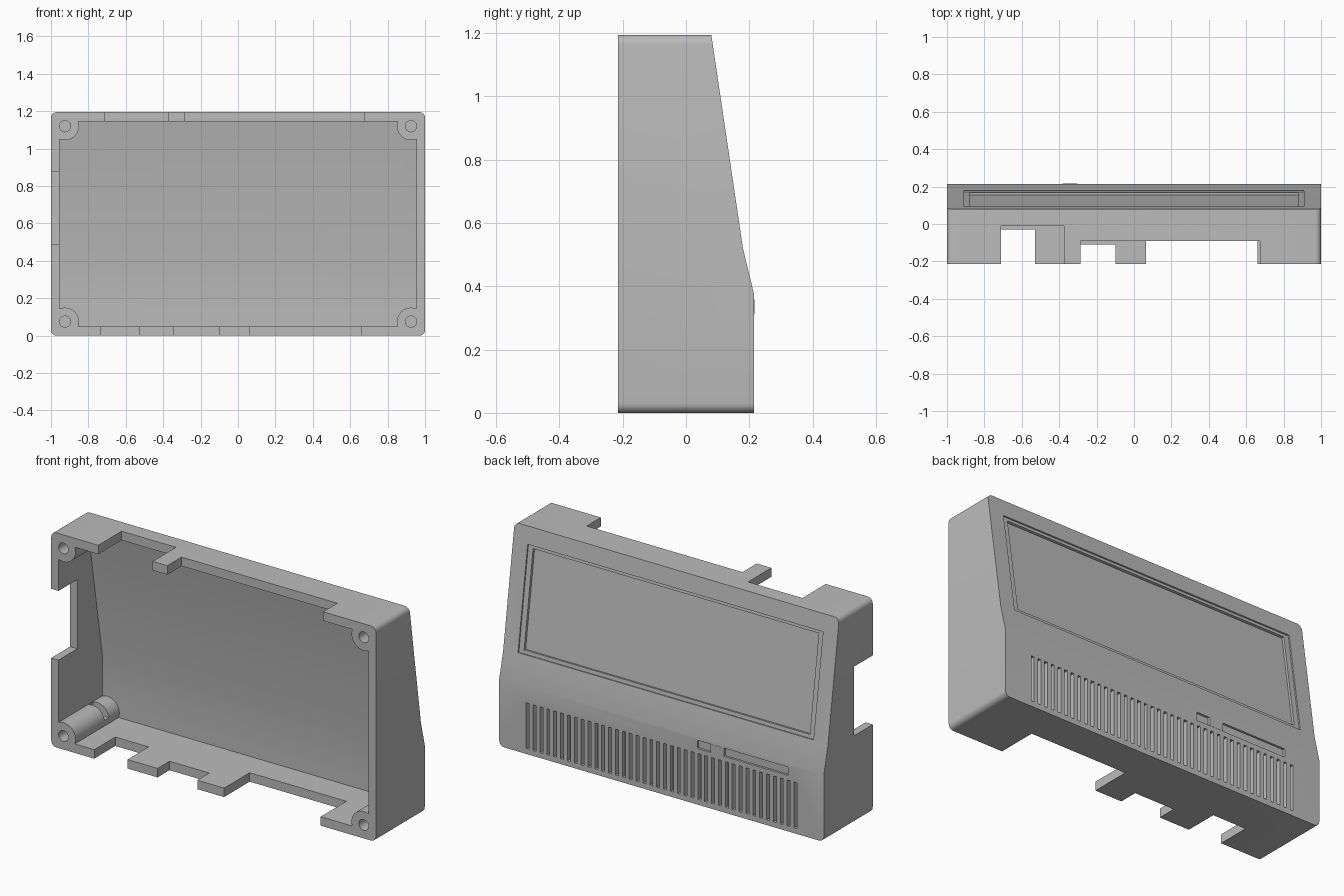
import bpy, bmesh, math
from mathutils import Vector

if "Cube" in bpy.data.objects:
    bpy.data.objects.remove(bpy.data.objects["Cube"], do_unlink=True)

plastic = bpy.data.materials.new("grey_plastic")
plastic.use_nodes = True
grey = (0.5, 0.5, 0.5, 1)
plastic.diffuse_color = grey
plastic.node_tree.nodes["Principled BSDF"].inputs["Base Color"].default_value = grey

FRONT, BACK, TOP = -0.215, 0.215, 1.195


def make_object(name, bm):
    bmesh.ops.recalc_face_normals(bm, faces=bm.faces)
    mesh = bpy.data.meshes.new(name)
    bm.to_mesh(mesh)
    bm.free()
    mesh.materials.append(plastic)
    ob = bpy.data.objects.new(name, mesh)
    bpy.context.scene.collection.objects.link(ob)
    return ob


def add_prism(bm, profile, x0, x1):
    """Extrude a (y, z) outline from x0 to x1."""
    face = bm.faces.new([bm.verts.new((x0, y, z)) for y, z in profile])
    new = bmesh.ops.extrude_face_region(bm, geom=[face])["geom"]
    verts = [g for g in new if isinstance(g, bmesh.types.BMVert)]
    bmesh.ops.translate(bm, vec=(x1 - x0, 0, 0), verts=verts)


def add_box(bm, x0, x1, y0, y1, z0, z1):
    add_prism(bm, [(y0, z0), (y1, z0), (y1, z1), (y0, z1)], x0, x1)


def add_rod(bm, x, z, radius, y0, y1, sides=32):
    ring = [(x + radius * math.cos(a), y0, z + radius * math.sin(a))
            for a in (2 * math.pi * i / sides for i in range(sides))]
    face = bm.faces.new([bm.verts.new(p) for p in ring])
    new = bmesh.ops.extrude_face_region(bm, geom=[face])["geom"]
    verts = [g for g in new if isinstance(g, bmesh.types.BMVert)]
    bmesh.ops.translate(bm, vec=(0, y1 - y0, 0), verts=verts)


def subtract(target, cutter):
    mod = target.modifiers.new("cut", "BOOLEAN")
    mod.operation, mod.solver, mod.object = "DIFFERENCE", "EXACT", cutter
    bpy.context.view_layer.objects.active = target
    bpy.ops.object.modifier_apply(modifier=mod.name)
    bpy.data.objects.remove(cutter, do_unlink=True)


# Outer housing with rounded corner edges running front to back
slope_low, slope_high = Vector((0.18, 0.52)), Vector((0.08, TOP))
bm = bmesh.new()
add_prism(bm, [(FRONT, 0), (BACK, 0), (BACK, 0.375), slope_low, slope_high, (FRONT, TOP)], -1, 1)
corners = [e for e in bm.edges
           if abs(e.verts[0].co.z - e.verts[1].co.z) < 1e-4
           and abs(e.verts[0].co.x - e.verts[1].co.x) < 1e-4]
bmesh.ops.bevel(bm, geom=corners, offset=0.03, segments=6, profile=0.5, affect="EDGES")
housing = make_object("housing", bm)

# Hollow interior, leaving screw bosses standing in the four corners
bm = bmesh.new()
add_prism(bm, [(-0.3, 0.05), (0.17, 0.05), (0.17, 0.375), (0.04, 1.145), (-0.3, 1.145)], -0.955, 0.955)
cavity = make_object("cavity", bm)
screws = [(x, z) for x in (-0.925, 0.925) for z in (0.075, 1.12)]
bm = bmesh.new()
for x, z in screws:
    add_rod(bm, x, z, 0.075, -0.4, 0.3)
subtract(cavity, make_object("bosses", bm))
subtract(housing, cavity)

# Screw holes and nut slots in the lower bosses
bm = bmesh.new()
for x, z in screws:
    add_rod(bm, x, z, 0.03, -0.3, 0.0, 24)
subtract(housing, make_object("screw_holes", bm))
bm = bmesh.new()
for s in (-1, 1):
    xs = sorted((s * 0.95, s * 0.84))
    add_box(bm, *xs, 0.04, 0.08, 0.085, 0.2)
subtract(housing, make_object("nut_slots", bm))

# Connector notches in the front rim of the top, bottom and right walls
bm = bmesh.new()
for x0, x1, depth in ((-0.71, -0.375, -0.01), (-0.285, 0.675, -0.09)):
    add_box(bm, x0, x1, -0.3, depth, 1.13, 1.3)
for x0, x1, depth in ((-0.735, -0.53, -0.03), (-0.345, -0.1, -0.11), (0.065, 0.66, 0.01)):
    add_box(bm, x0, x1, -0.3, depth, -0.1, 0.06)
add_box(bm, -1.1, -0.94, -0.3, -0.05, 0.49, 0.875)
subtract(housing, make_object("notches", bm))

# Stepped window recess on the sloping back
along = slope_high - slope_low
out = Vector((along.y, -along.x)).normalized()


def add_slope_recess(bm, half_width, t0, t1, depth):
    a, b = slope_low + along * t0, slope_low + along * t1
    add_prism(bm, [a - out * depth, a + out * 0.1, b + out * 0.1, b - out * depth],
              -half_width, half_width)


for half_width, t0, t1, depth in ((0.91, 0.015, 0.86, 0.008), (0.88, 0.045, 0.835, 0.022)):
    bm = bmesh.new()
    add_slope_recess(bm, half_width, t0, t1, depth)
    subtract(housing, make_object("window_recess", bm))

# Row of vent grooves and the switch recess on the lower back
bm = bmesh.new()
count = 40
for i in range(count):
    x = -0.825 + 1.65 * i / (count - 1)
    add_box(bm, x - 0.009, x + 0.009, BACK - 0.025, 0.3, 0.03, 0.285)
add_box(bm, -0.78, -0.385, BACK - 0.012, 0.3, 0.312, 0.358)
add_box(bm, -0.3, -0.22, BACK - 0.012, 0.3, 0.312, 0.358)
subtract(housing, make_object("vents", bm))

# Sliding switch knob between the two recesses
bm = bmesh.new()
add_box(bm, -0.383, -0.302, BACK - 0.02, BACK + 0.001, 0.312, 0.358)
make_object("switch_knob", bm)

# Smooth rounded areas, crisp edges elsewhere
bpy.ops.object.select_all(action="DESELECT")
housing.select_set(True)
bpy.context.view_layer.objects.active = housing
bpy.ops.object.shade_smooth_by_angle(angle=math.radians(25))
